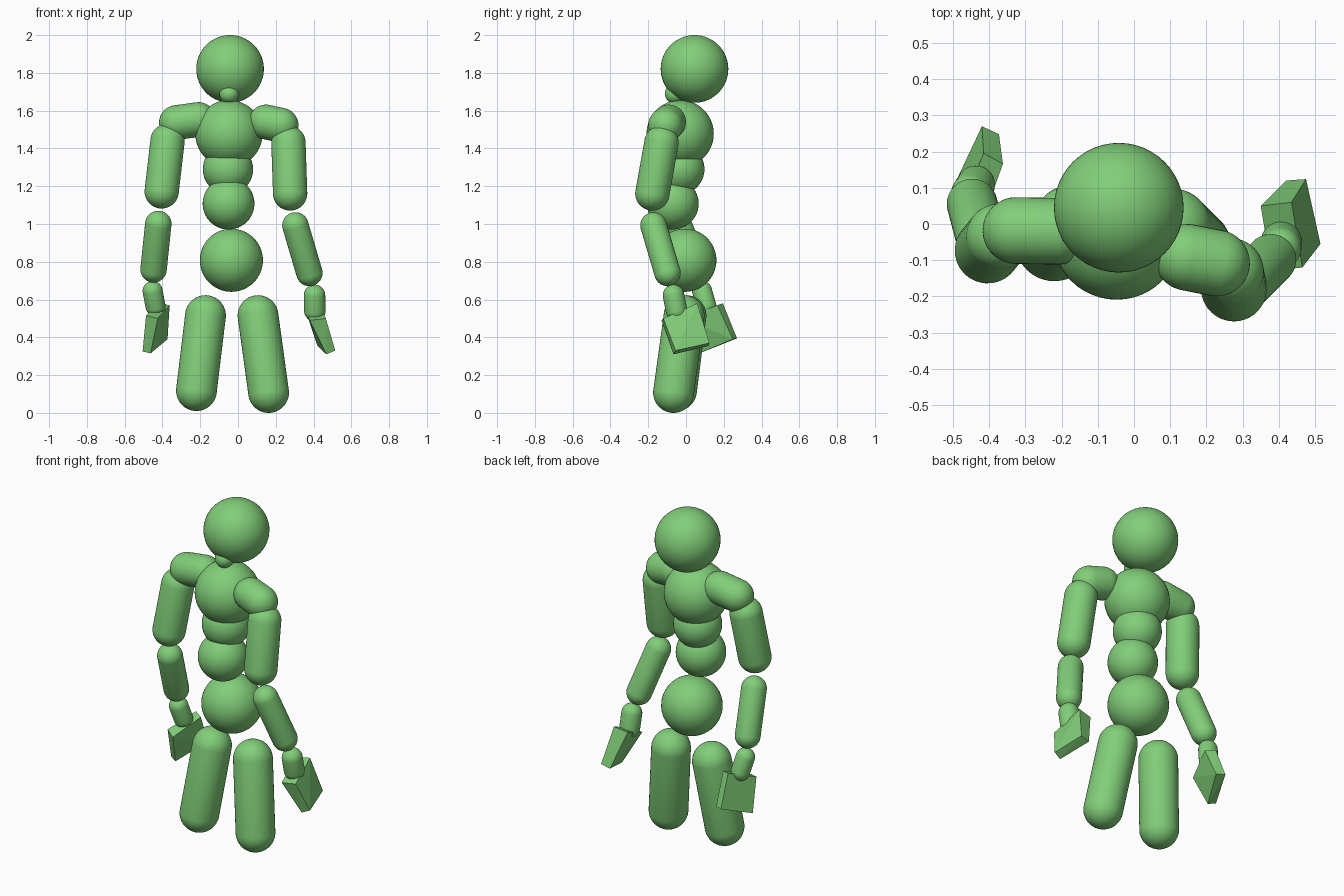
import bpy
import bmesh
from mathutils import Vector

cube = bpy.data.objects.get("Cube")
if cube:
    bpy.data.objects.remove(cube, do_unlink=True)

# Single green skin
green = bpy.data.materials.new("soft_green")
green.use_nodes = True
color = (0.22, 0.62, 0.19, 1.0)
green.diffuse_color = color
green.node_tree.nodes["Principled BSDF"].inputs["Base Color"].default_value = color


def finish(name, bm, smooth):
    mesh = bpy.data.meshes.new(name)
    for face in bm.faces:
        face.smooth = smooth
    bm.to_mesh(mesh)
    bm.free()
    mesh.materials.append(green)
    obj = bpy.data.objects.new(name, mesh)
    bpy.context.collection.objects.link(obj)
    return obj


def ball(name, center, radius):
    bm = bmesh.new()
    bmesh.ops.create_uvsphere(bm, u_segments=48, v_segments=32, radius=radius)
    finish(name, bm, True).location = center


def capsule(name, start, end, radius):
    """Sphere split at its equator and stretched between two points."""
    start, end = Vector(start), Vector(end)
    axis = end - start
    bm = bmesh.new()
    bmesh.ops.create_uvsphere(bm, u_segments=40, v_segments=25, radius=radius)
    for v in bm.verts:
        if v.co.z > 0:
            v.co.z += axis.length
    obj = finish(name, bm, True)
    obj.rotation_mode = 'QUATERNION'
    obj.rotation_quaternion = axis.to_track_quat('Z', 'Y')
    obj.location = start


def wedge(name, corners):
    bm = bmesh.new()
    for co in corners:
        bm.verts.new(co)
    bmesh.ops.convex_hull(bm, input=bm.verts[:])
    bmesh.ops.recalc_face_normals(bm, faces=bm.faces[:])
    finish(name, bm, False)


# Head, neck and torso
ball("head", (-0.042, 0.045, 1.821), 0.179)
capsule("neck", (-0.047, -0.06, 1.69), (-0.045, -0.02, 1.75), 0.052)
ball("chest", (-0.048, -0.031, 1.478), 0.178)
ball("upper_waist", (-0.053, -0.035, 1.29), 0.133)
ball("lower_waist", (-0.05, -0.07, 1.108), 0.137)
ball("pelvis", (-0.035, -0.006, 0.808), 0.167)

# Legs
capsule("right_thigh", (-0.172, 0.0, 0.515), (-0.22, -0.05, 0.118), 0.108)
capsule("left_thigh", (0.106, -0.01, 0.515), (0.162, -0.066, 0.108), 0.108)

# Right arm
capsule("right_shoulder", (-0.21, -0.02, 1.553), (-0.326, -0.018, 1.537), 0.092)
capsule("right_upper_arm", (-0.373, -0.035, 1.44), (-0.404, -0.073, 1.173), 0.091)
capsule("right_forearm", (-0.422, -0.04, 1.0), (-0.447, 0.055, 0.76), 0.07)
capsule("right_wrist", (-0.452, 0.085, 0.645), (-0.437, 0.108, 0.565), 0.053)

# Left arm
capsule("left_shoulder", (0.148, -0.092, 1.54), (0.228, -0.108, 1.523), 0.092)
capsule("left_upper_arm", (0.267, -0.13, 1.43), (0.276, -0.178, 1.162), 0.091)
capsule("left_forearm", (0.304, -0.172, 0.992), (0.378, -0.098, 0.741), 0.07)
capsule("left_wrist", (0.405, -0.066, 0.622), (0.407, -0.05, 0.541), 0.057)

# Hands: thick at the wrist, thin at the fingertips
wedge("right_hand", [
    (-0.425, -0.01, 0.50), (-0.487, 0.03, 0.515),
    (-0.362, 0.166, 0.57), (-0.415, 0.195, 0.58),
    (-0.463, 0.07, 0.315), (-0.505, 0.09, 0.325),
    (-0.373, 0.248, 0.39), (-0.42, 0.27, 0.395)])
wedge("left_hand", [
    (0.38, -0.13, 0.49), (0.465, -0.12, 0.50),
    (0.35, 0.05, 0.565), (0.435, 0.06, 0.58),
    (0.468, -0.066, 0.31), (0.515, -0.055, 0.33),
    (0.42, 0.12, 0.355), (0.475, 0.124, 0.37)])
